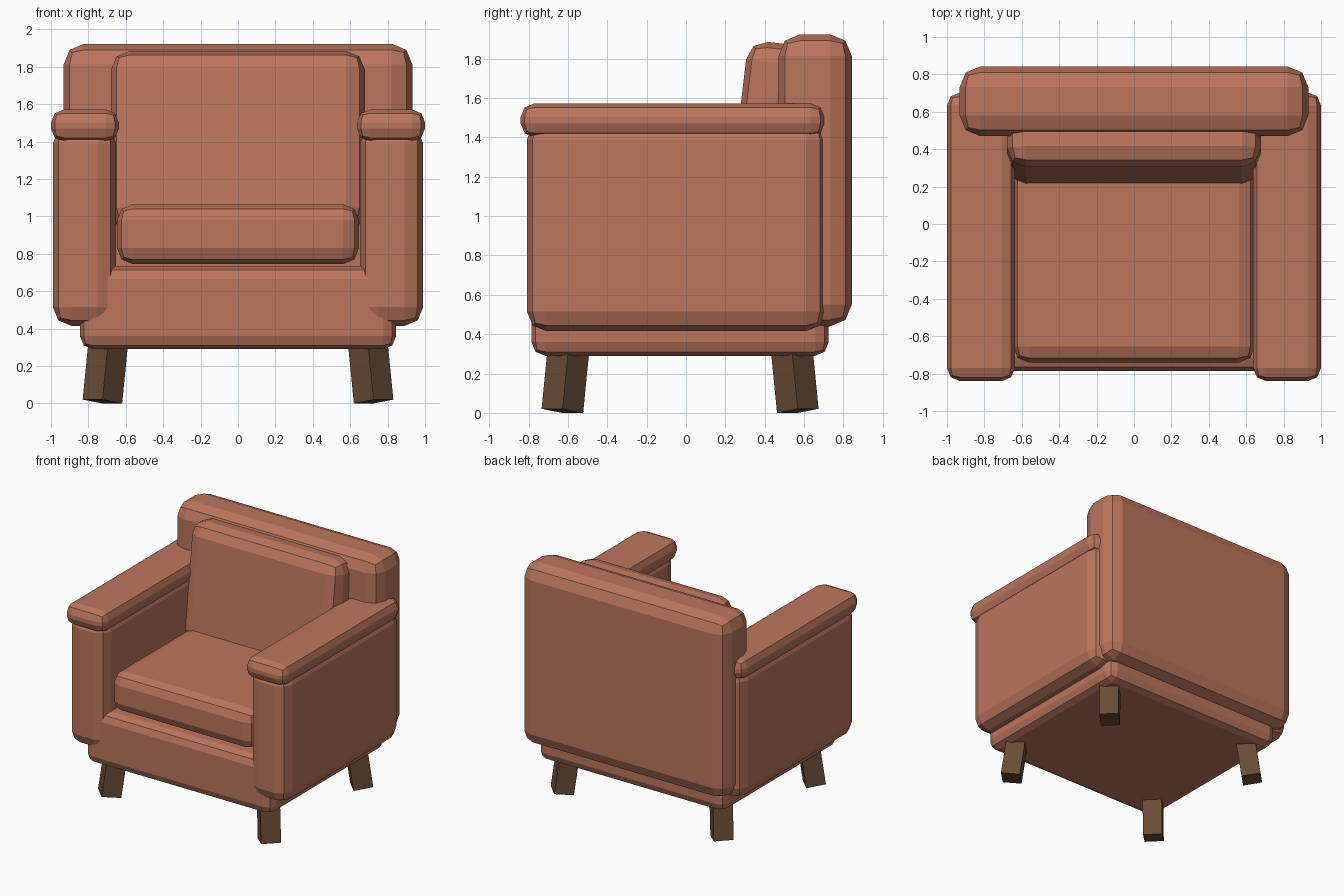
import bpy
from math import radians, atan2
from mathutils import Matrix, Vector

old = bpy.data.objects.get("Cube")
if old:
    bpy.data.objects.remove(old, do_unlink=True)


def make_material(name, rgb):
    mat = bpy.data.materials.new(name)
    mat.use_nodes = True
    mat.diffuse_color = (*rgb, 1)
    mat.node_tree.nodes["Principled BSDF"].inputs["Base Color"].default_value = (*rgb, 1)
    return mat


leather = make_material("terracotta leather", (0.50, 0.18, 0.11))
wood = make_material("dark wood", (0.14, 0.073, 0.038))


def box(name, x, y, z, mat, bevel=0.0, turn=None):
    """Box spanning the given ranges, with a two-step chamfer and optional rotation."""
    spans = (x, y, z)
    centre = Vector([(a + b) / 2 for a, b in spans])
    bpy.ops.mesh.primitive_cube_add(size=1)
    obj = bpy.context.object
    obj.name = name
    obj.data.transform(Matrix.Diagonal([b - a for a, b in spans]).to_4x4())
    obj.data.materials.append(mat)
    obj.location = centre
    if turn:
        obj.rotation_euler = turn
    if bevel:
        mod = obj.modifiers.new("rounded edges", "BEVEL")
        mod.width = bevel
        mod.segments = 2
    return obj


# Body and cushions
box("base", (-0.845, 0.845), (-0.785, 0.725), (0.29, 0.735), leather, 0.07)
box("seat_cushion", (-0.647, 0.647), (-0.74, 0.50), (0.745, 1.065), leather, 0.085)
box("back_rest", (-0.932, 0.932), (0.47, 0.842), (0.44, 1.923), leather, 0.11)
box("back_cushion", (-0.678, 0.678), (0.26, 0.54), (0.93, 1.883), leather, 0.10,
    (radians(-6.8), 0, 0))

# Arms with padded tops
for side, s in (("left", 1), ("right", -1)):
    box(side + "_arm", sorted((s * 0.652, s * 0.99)), (-0.808, 0.71), (0.415, 1.49), leather, 0.10)
    box(side + "_arm_pad", sorted((s * 0.637, s)), (-0.84, 0.703), (1.40, 1.572), leather, 0.07)

# Square legs, splayed outwards along the diagonals
TILT = radians(8)
LENGTH = 0.40
for side, sx in (("left", 1), ("right", -1)):
    for end, sy in (("front", -1), ("back", 1)):
        leg = box(f"{end}_{side}_leg", (-0.075, 0.075), (-0.075, 0.075), (0, LENGTH), wood)
        leg.rotation_euler = (0, -TILT, atan2(sy, sx))
        foot = Vector((sx * 0.725, -0.03 + sy * 0.598, 0.0105))
        leg.location = foot + leg.rotation_euler.to_matrix() @ Vector((0, 0, LENGTH / 2))
